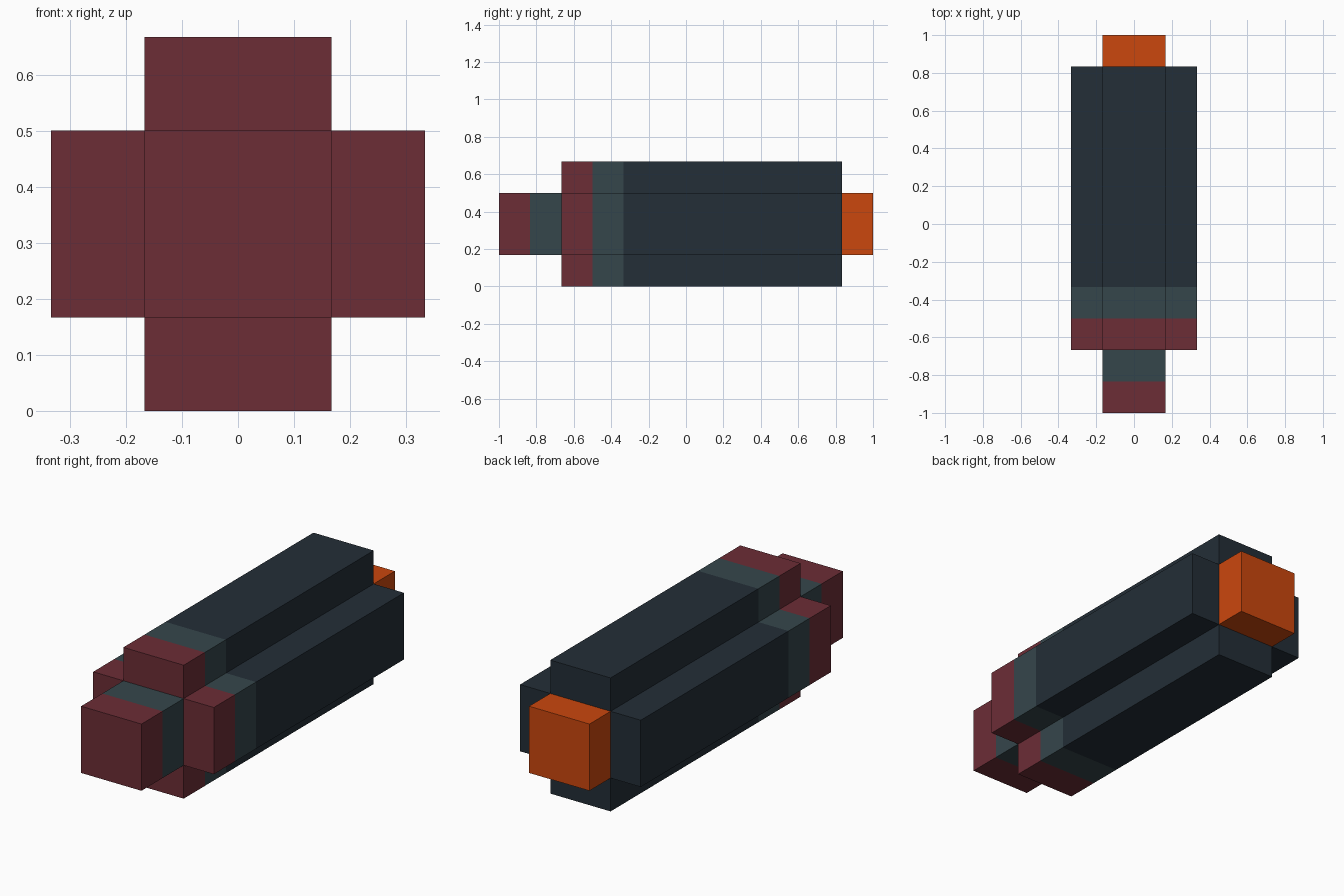
import bpy
import bmesh

if "Cube" in bpy.data.objects:
    bpy.data.objects.remove(bpy.data.objects["Cube"])

U = 1 / 6          # one block unit
MID = 2 * U        # height of the centre axis


def material(name, rgb):
    def linear(c):
        c /= 255
        return c / 12.92 if c <= 0.04045 else ((c + 0.055) / 1.055) ** 2.4
    m = bpy.data.materials.new(name)
    m.diffuse_color = (*[linear(c) for c in rgb], 1)
    m.use_nodes = True
    m.node_tree.nodes["Principled BSDF"].inputs["Base Color"].default_value = m.diffuse_color
    return m


RED = material("dark red", (108, 45, 54))
TEAL = material("grey teal", (53, 70, 75))
NAVY = material("dark navy", (35, 46, 55))
ORANGE = material("orange", (203, 71, 13))

SQUARE = [(-1, -1), (1, -1), (1, 1), (-1, 1)]
CROSS = [(1, -2), (1, -1), (2, -1), (2, 1), (1, 1), (1, 2),
         (-1, 2), (-1, 1), (-2, 1), (-2, -1), (-1, -1), (-1, -2)]
ARMS = [(11, 0, 1, 10), (1, 2, 3, 4), (4, 5, 6, 7), (7, 8, 9, 10)]


def prism(name, outline, stations, mats, front=(), back=()):
    """Extrude an outline along y; each band takes its own material."""
    bm = bmesh.new()
    rings = [[bm.verts.new((x * U, y * U, MID + z * U)) for x, z in outline]
             for y in stations]
    n = len(outline)
    for k, (f, b) in enumerate(zip(rings, rings[1:])):
        for i in range(n):
            j = (i + 1) % n
            bm.faces.new((f[i], b[i], b[j], f[j])).material_index = k
    for cap in front:
        bm.faces.new([rings[0][i] for i in cap]).material_index = 0
    for cap in back:
        face = bm.faces.new([rings[-1][i] for i in reversed(cap)])
        face.material_index = len(mats) - 1
    me = bpy.data.meshes.new(name)
    bm.to_mesh(me)
    bm.free()
    for m in mats:
        me.materials.append(m)
    bpy.context.collection.objects.link(bpy.data.objects.new(name, me))


# Square tip at the front
prism("front_tip", SQUARE, (-6, -5, -4), (RED, TEAL), front=[(0, 1, 2, 3)])
# Cross-shaped banded body; its ends stay open where the tips join
prism("body", CROSS, (-4, -3, -2, 5), (RED, TEAL, NAVY), front=ARMS, back=ARMS)
# Orange block at the back
prism("rear_block", SQUARE, (5, 6), (ORANGE,), back=[(0, 1, 2, 3)])
